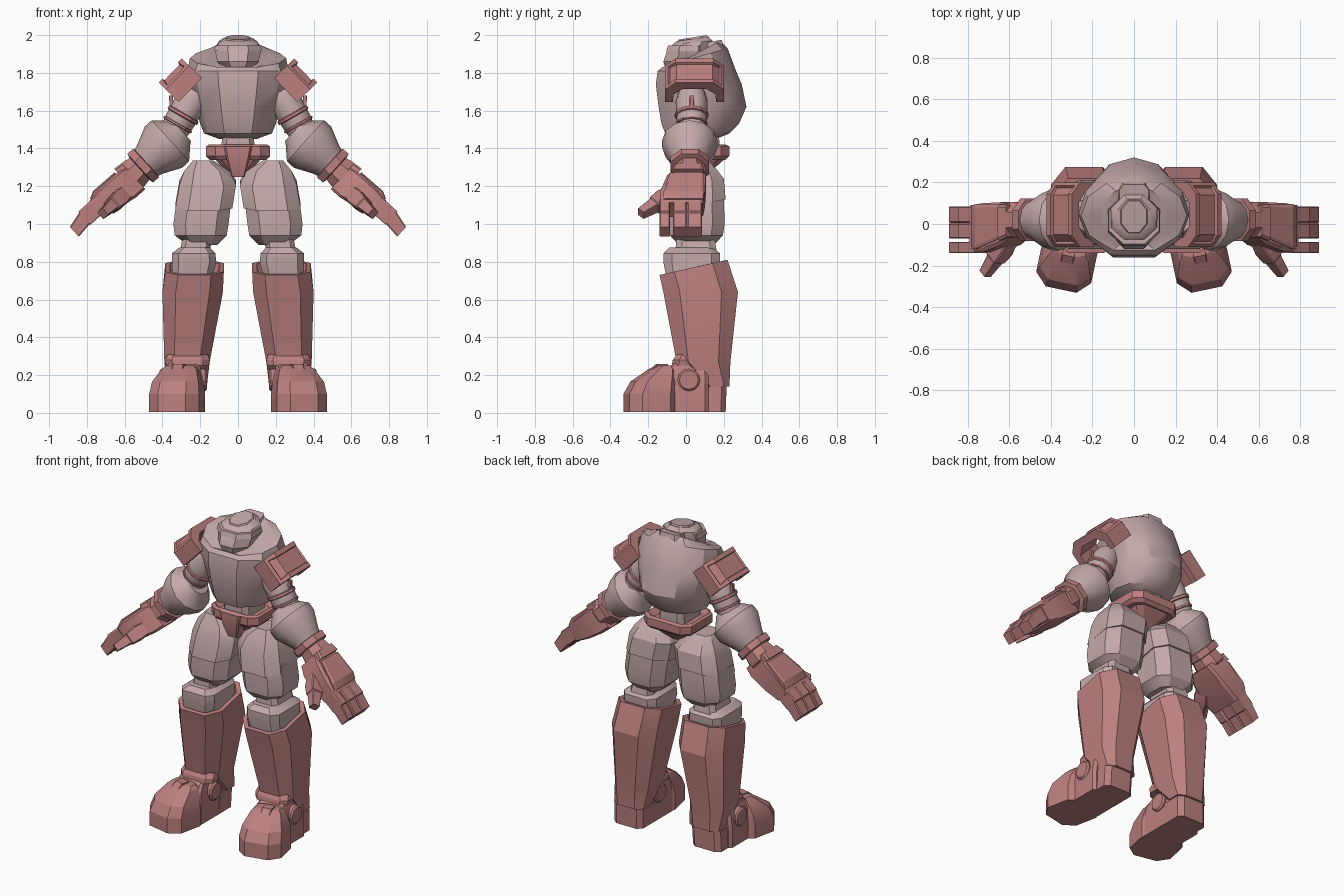
import bpy
import bmesh
import math
from mathutils import Matrix, Vector

cube = bpy.data.objects.get("Cube")
if cube:
    bpy.data.objects.remove(cube, do_unlink=True)


def make_material(name, colour):
    mat = bpy.data.materials.new(name)
    mat.use_nodes = True
    mat.diffuse_color = colour
    mat.node_tree.nodes["Principled BSDF"].inputs["Base Color"].default_value = colour
    return mat


PALE = make_material("pale rose grey", (0.55, 0.395, 0.395, 1))
RED = make_material("dusty red", (0.50, 0.215, 0.215, 1))


def chamfered(cut):
    """Unit square section with cut corners."""
    k = 1 - cut
    half = [(k, -1), (1, -k), (1, k), (k, 1)]
    return half + [(-x, -y) for x, y in half]


TIGHT, BOXY, FACETED, ROUND = [chamfered(c) for c in (0.15, 0.3, 0.44, 0.56)]
CIRCLE = [(math.cos(i * math.pi / 6), math.sin(i * math.pi / 6)) for i in range(12)]


def frame(start, end):
    """Matrix at start whose z axis runs to end, for lines in an xz plane."""
    z = (Vector(end) - Vector(start)).normalized()
    y = Vector((0, 1, 0))
    m = Matrix((y.cross(z).normalized(), z.cross(y.cross(z)).normalized(), z))
    return Matrix.Translation(start) @ m.transposed().to_4x4()


def finish(bm, name, mat, matrix, pair):
    """Turn a bmesh into one object, or a left and right pair."""
    bm.transform(matrix)
    for side in (("left_", "right_") if pair else ("",)):
        if side == "right_":
            bm.transform(Matrix.Scale(-1, 4, (1, 0, 0)))
        bmesh.ops.recalc_face_normals(bm, faces=bm.faces)
        mesh = bpy.data.meshes.new(side + name)
        bm.to_mesh(mesh)
        mesh.materials.append(mat)
        obj = bpy.data.objects.new(side + name, mesh)
        bpy.context.collection.objects.link(obj)
        bpy.ops.object.select_all(action="DESELECT")
        obj.select_set(True)
        bpy.context.view_layer.objects.active = obj
        bpy.ops.object.shade_smooth_by_angle(angle=math.radians(31 if mat == PALE else 20))
    bm.free()


def loft(name, mat, levels, section=BOXY, matrix=Matrix(), pair=True):
    """Levels are (height, x0, x1, y0, y1, optional tilt) or (height, radius)."""
    bm = bmesh.new()
    rings = []
    for lv in levels:
        if len(lv) == 2:
            lv = (lv[0], -lv[1], lv[1], -lv[1], lv[1])
        h, x0, x1, y0, y1 = lv[:5]
        tilt = lv[5] if len(lv) > 5 else 0
        rings.append([bm.verts.new(((x0 + x1) / 2 + u * (x1 - x0) / 2,
                                    (y0 + y1) / 2 + v * (y1 - y0) / 2,
                                    h + tilt * v)) for u, v in section])
    n = len(section)
    for a, b in zip(rings, rings[1:]):
        for i in range(n):
            j = (i + 1) % n
            bm.faces.new((a[i], a[j], b[j], b[i]))
    bm.faces.new(rings[0])
    bm.faces.new(rings[-1])
    finish(bm, name, mat, matrix, pair)


def centred(name, mat, levels, section=BOXY):
    """Loft on the middle plane; levels are (height, half width, y0, y1, tilt)."""
    loft(name, mat, [(lv[0], -lv[1], *lv[1:]) for lv in levels], section, pair=False)


# Torso: flat chest panel, rounded back and a collar rising to the back
half = [(0.4, -1), (0.84, -0.6), (1, -0.05), (0.87, 0.48), (0.52, 0.86)]
barrel = half + [(0, 1)] + [(-x, y) for x, y in reversed(half)]
centred("torso", PALE, [
    (1.45, .1, -.03, .16), (1.48, .18, -.11, .23), (1.53, .2, -.13, .28),
    (1.62, .225, -.145, .32), (1.74, .255, -.16, .295), (1.81, .268, -.15, .265),
    (1.88, .255, -.125, .22, .05), (1.895, .17, -.1, .18, .075)], barrel)
centred("abdomen", PALE, [(1.36, .09, -.04, .17), (1.41, .09, -.05, .18), (1.5, .075, -.04, .17)])

# Head, brow and neck guard
centred("neck_guard", PALE, [(1.86, .09, 0, .21, .02), (1.96, .07, .02, .19, .015)])
centred("head", PALE, [
    (1.8, .06, -.1, .12), (1.86, .11, -.12, .13), (1.92, .122, -.1, .14),
    (1.96, .105, -.07, .14, .01), (1.98, .075, -.05, .12, .012)], ROUND)
centred("brow", PALE, [(1.915, .126, -.105, .13), (1.945, .12, -.095, .13)], ROUND)
centred("crown_plate", PALE, [(1.97, .07, -.05, .12, .012), (1.988, .06, -.04, .11, .012)], ROUND)

# Belt and pelvis
centred("pelvis", RED, [(1.25, .035, .02, .1), (1.34, .12, -.04, .2), (1.38, .14, -.06, .2)])
centred("belt", RED, [(1.34, .15, -.06, .21), (1.36, .17, -.075, .23), (1.41, .17, -.075, .23),
                      (1.42, .155, -.06, .21), (1.39, .12, -.04, .18)])
centred("buckle", RED, [(1.25, .035, -.06, .06), (1.34, .06, -.09, .06), (1.41, .075, -.09, .06)], TIGHT)

# Legs
loft("hip_cap", PALE, [
    (1.1, .03, .33, -.1, .21, .03), (1.22, .01, .31, -.085, .2, .02),
    (1.28, .045, .285, -.05, .17), (1.335, .13, .24, -.02, .12)], FACETED)
loft("thigh", PALE, [
    (.89, .11, .27, -.04, .15), (.94, .06, .335, -.085, .195),
    (1.0, .05, .342, -.09, .205), (1.13, .035, .325, -.085, .2)], FACETED)
loft("knee_joint", PALE, [(.8, .15, .32, -.06, .17), (.94, .14, .29, -.05, .15)])
loft("knee_guard", PALE, [
    (.7, .14, .35, -.1, .16), (.8, .115, .35, -.12, .18),
    (.845, .12, .35, -.12, .18), (.875, .15, .31, -.09, .14)])
loft("shin", RED, [
    (.14, .165, .375, .1, .23), (.27, .15, .39, -.05, .235),
    (.64, .08, .4, -.12, .275), (.77, .075, .385, -.14, .22, .04),
    (.77, .1, .36, -.115, .195, .035), (.7, .11, .35, -.1, .18, .03)], FACETED)
loft("shin_cuff", RED, [(.25, .155, .38, -.075, .16), (.28, .15, .385, -.07, .16),
                        (.31, .16, .37, -.05, .16)])

# Boots: toe cap turned outwards, instep, heel and ankle discs
turn = Matrix.Translation((.305, -.1, 0)) @ Matrix.Rotation(math.radians(12), 4, "Z")
loft("toe_cap", RED, [
    (.005, -.135, .135, -.22, .05), (.1, -.135, .135, -.22, .05), (.165, -.125, .125, -.185, .05),
    (.23, -.1, .09, -.09, .04), (.25, -.08, .07, -.05, .02)], FACETED, turn)
loft("toe_ridge", RED, [(.15, -.035, .035, -.19, 0), (.258, -.03, .03, -.055, 0)], TIGHT, turn)
loft("instep", RED, [
    (.005, .18, .405, -.14, .12), (.12, .18, .405, -.14, .12),
    (.2, .19, .395, -.13, .12), (.28, .21, .36, -.05, .1)], TIGHT)
loft("heel", RED, [(.005, .18, .385, .04, .21), (.14, .175, .38, .04, .215)])
loft("ankle_disc", RED, [(0, .05), (.01, .06), (.24, .06), (.25, .05)], CIRCLE,
     frame((.165, .015, .175), (1, .015, .175)))

# Shoulder pads: arched plates with a sunken panel
bm = bmesh.new()
outer = [(.155, -.08), (.155, .015), (.1, .068)]
inner = [(.115, -.08), (.11, -.02), (.06, .02)]
loop = ([(-y, n) for y, n in outer] + outer[::-1] + inner
        + [(-y, n) for y, n in inner[::-1]])
ends = [[bm.verts.new((-n, y, w)) for y, n in loop] for w in (-.088, .088)]
walls = []
for i in range(len(loop)):
    j = (i + 1) % len(loop)
    walls.append(bm.faces.new((ends[0][i], ends[0][j], ends[1][j], ends[1][i])))
for end in ends:
    bm.faces.new(end)
bmesh.ops.recalc_face_normals(bm, faces=bm.faces)
bmesh.ops.inset_region(bm, faces=walls[1:4], thickness=.028)
bmesh.ops.inset_region(bm, faces=walls[1:4], thickness=.004, depth=-.014)
finish(bm, "shoulder_pad", RED, frame((.31, .045, 1.765), (1, .045, 1.045)), True)

# Upper arms with straps and a hanging strut
upper = frame((.22, .03, 1.7), (.38, .03, 1.42))
loft("upper_arm", PALE, [(0, .07), (.06, .085), (.18, .08), (.28, .07)], CIRCLE, upper)
loft("arm_strap", RED, [(.13, .08), (.135, .09), (.15, .09), (.155, .08)], CIRCLE, upper)
loft("elbow_strap", RED, [(.19, .07), (.195, .085), (.205, .085), (.21, .07)], CIRCLE, upper)
loft("pad_strut", RED, [(1.54, .335, .36, .015, .045), (1.68, .345, .365, .02, .04)], TIGHT)

# Forearms and wrist cuffs
arm = frame((.38, .02, 1.42), (.86, .02, .985))
loft("forearm", PALE, [(-.11, .075), (-.095, .085), (-.03, .147), (.02, .147),
                       (.12, .1), (.16, .09)], CIRCLE, arm)
loft("wrist_cuff", RED, [(.14, .085), (.145, .102), (.185, .102), (.19, .085)], ROUND, arm)
loft("wrist", RED, [(.18, .075), (.23, .085), (.26, .085), (.28, .07)], ROUND, arm)

# Hands: palm, knuckle guard, fingers and thumb
loft("wrist_block", RED, [(.24, -.085, .03, -.08, .07), (.29, -.09, .03, -.1, .075)], TIGHT, arm)
loft("palm", RED, [
    (.24, -.06, .1, -.08, .07), (.3, -.065, .1, -.12, .085),
    (.42, -.065, .08, -.155, .08), (.51, -.05, .055, -.155, .07)], TIGHT, arm)
loft("knuckle_guard", RED, [(.3, -.075, 0, -.09, .075), (.45, -.078, 0, -.14, .075),
                            (.49, -.06, 0, -.14, .07)], TIGHT, arm)
for name, y0, y1 in (("outer_finger", -.014, .065), ("middle_finger", -.09, -.016),
                     ("index_finger", -.16, -.106)):
    loft(name, RED, [(.48, -.05, .045, y0, y1), (.58, -.05, .045, y0, y1),
                     (.585, -.042, .04, y0, y1), (.67, -.02, .05, y0, y1)], TIGHT, arm)
thumb = arm @ Matrix.Translation((.045, -.11, .36)) @ Matrix.Rotation(math.radians(48), 4, "X")
loft("thumb", RED, [(-.04, .035), (.04, .045), (.1, .038), (.105, .032), (.2, .024)], TIGHT, thumb)
